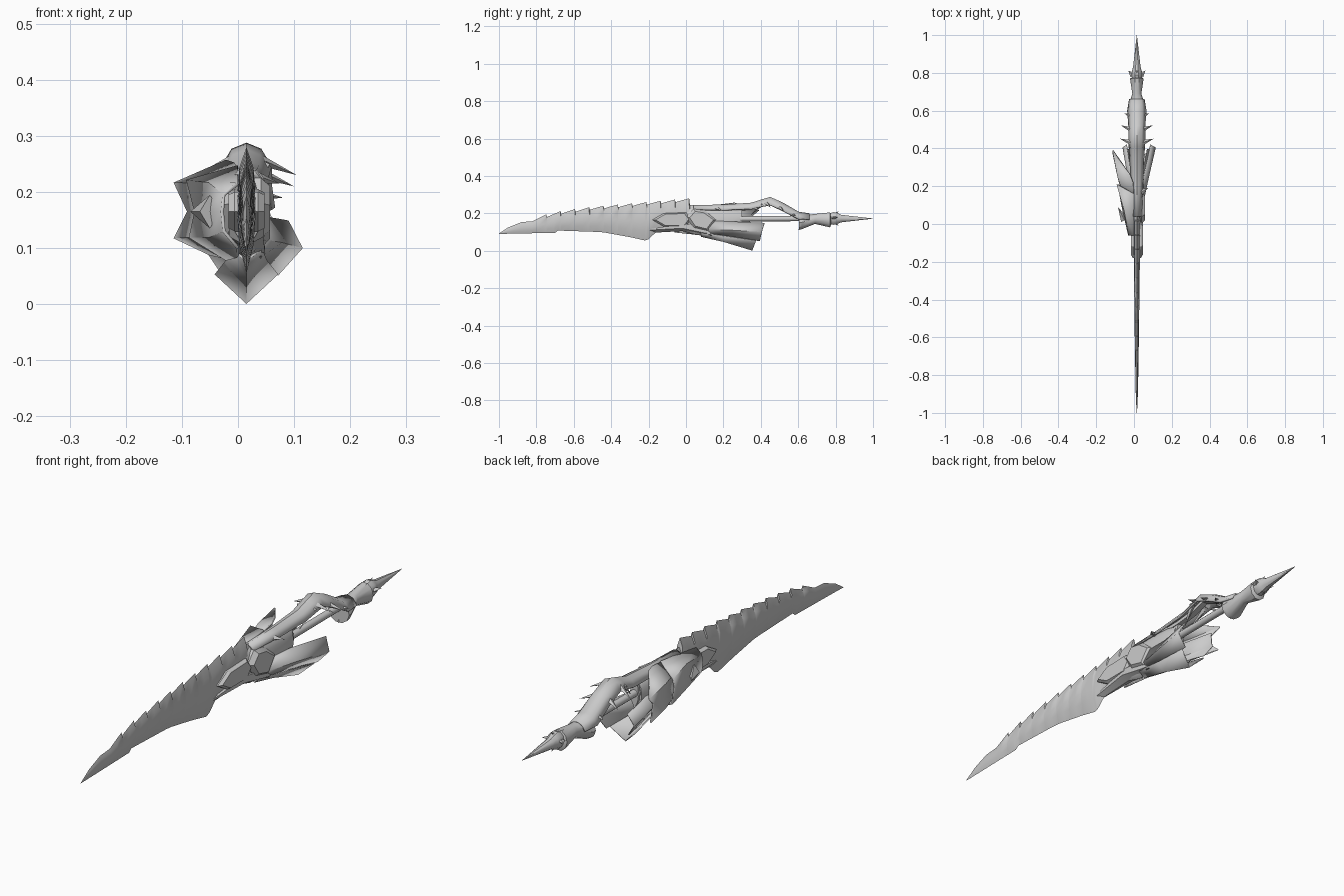
import bpy, bmesh, math
from mathutils import Vector

if "Cube" in bpy.data.objects:
    bpy.data.objects.remove(bpy.data.objects["Cube"])

CX = 0.015  # centre plane of the weapon

steel = bpy.data.materials.new("steel grey")
steel.diffuse_color = (0.6, 0.6, 0.6, 1)
steel.use_nodes = True
steel.node_tree.nodes["Principled BSDF"].inputs["Base Color"].default_value = steel.diffuse_color


def finish(name, bm, angle=30, thick=0):
    bmesh.ops.recalc_face_normals(bm, faces=bm.faces)
    me = bpy.data.meshes.new(name)
    bm.to_mesh(me)
    bm.free()
    ob = bpy.data.objects.new(name, me)
    bpy.context.collection.objects.link(ob)
    me.materials.append(steel)
    if thick:
        mod = ob.modifiers.new("thickness", 'SOLIDIFY')
        mod.thickness = thick
        mod.offset = 0
    bpy.ops.object.select_all(action='DESELECT')
    ob.select_set(True)
    bpy.context.view_layer.objects.active = ob
    bpy.ops.object.shade_smooth_by_angle(angle=math.radians(angle))
    return ob


def loft(name, rows, closed=True, angle=30, thick=0):
    """Skin a list of equal-length point rows; closed rows get end caps."""
    bm = bmesh.new()
    vs = [[bm.verts.new(p) for p in r] for r in rows]
    n = len(rows[0])
    for a, b in zip(vs, vs[1:]):
        for i in range(n if closed else n - 1):
            j = (i + 1) % n
            bm.faces.new((a[i], a[j], b[j], b[i]))
    if closed:
        bm.faces.new(vs[0])
        bm.faces.new(vs[-1])
    bmesh.ops.remove_doubles(bm, verts=bm.verts, dist=1e-5)
    return finish(name, bm, angle, thick)


def lathe(name, rings, sides=12, angle=35):
    """Rings of (y, z centre, x radius, z radius) along the weapon."""
    rows = [[(CX + rx * math.cos(2 * math.pi * i / sides), y,
              z + rz * math.sin(2 * math.pi * i / sides)) for i in range(sides)]
            for y, z, rx, rz in rings]
    return loft(name, rows, angle=angle)


def interp(table, y):
    for (a, p), (b, q) in zip(table, table[1:]):
        if a <= y <= b:
            return p + (q - p) * (y - a) / (b - a)
    return table[-1][1]


def spike(name, base, tip, r, r2=None):
    """Four-sided thorn from base to tip."""
    base, tip = Vector(base), Vector(tip)
    d = (tip - base).normalized()
    u = d.cross(Vector((0, 0, 1))).normalized()
    w = d.cross(u) * (r2 or r)
    bm = bmesh.new()
    t = bm.verts.new(tip)
    q = [bm.verts.new(base + o) for o in (u * r, w, -u * r, -w)]
    for i in range(4):
        bm.faces.new((q[i], q[(i + 1) % 4], t))
    bm.faces.new(q)
    return finish(name, bm)


def plate(name, outline, x0, x1, inset=0.0):
    """Side plate from a (y, z) outline, with a chamfered outer rim."""
    cy = sum(p[0] for p in outline) / len(outline)
    cz = sum(p[1] for p in outline) / len(outline)
    k = 1 - inset
    rows = [[(x0, y, z) for y, z in outline],
            [(x0 + (x1 - x0) * .5, y, z) for y, z in outline],
            [(x1, cy + (y - cy) * k, cz + (z - cz) * k) for y, z in outline]]
    return loft(name, rows, angle=25)


# Blade: lens section, saw-toothed back, swept belly
top = [(-1, .092), (-.95, .125), (-.88, .153), (-.8, .178), (-.7, .207),
       (-.5, .235), (-.3, .252), (-.1, .27), (.02, .28)]
low = [(-1, .09), (-.7, .096), (-.685, .108), (-.45, .1), (-.3, .073),
       (-.22, .055), (-.2, .062), (-.16, .1), (0, .115), (.3, .11)]
half = [(-1, .001), (-.9, .006), (-.6, .011), (-.2, .016), (.3, .018)]
cols = [(y, interp(top, y)) for y in (-1, -.95, -.88)]
teeth = 11
for i in range(teeth):
    a = -.82 + i * .84 / teeth
    b = a + .84 / teeth
    cols += [(a, interp(top, a) - .014), ((a + b) / 2, (interp(top, a) + interp(top, b)) / 2 - .006),
             (b - .003, interp(top, b))]
cols += [(.021, .245), (.3, .235)]
cols += [(y, None) for y in (-.7, -.685, -.22, -.2, -.16)]
known = sorted(c for c in cols if c[1] is not None)
cols = sorted((y, z if z is not None else interp(known, y)) for y, z in cols)
rows = []
for y, zt in cols:
    zb, t = interp(low, y), interp(half, y)
    h = zt - zb
    rows.append([(CX, y, zb), (CX + t * .8, y, zb + h * .25), (CX + t, y, zb + h * .5),
                 (CX + t * .75, y, zb + h * .78), (CX, y, zt),
                 (CX - t * .75, y, zb + h * .78), (CX - t, y, zb + h * .5),
                 (CX - t * .8, y, zb + h * .25)])
loft("blade", rows, angle=40)

# Guard plates and hexagonal bosses on both faces of the blade
guard = [(-.18, .165), (-.12, .2), (0, .205), (.03, .17), (0, .13), (-.12, .13)]
boss = [(.0, .18), (.04, .225), (.1, .215), (.17, .165), (.12, .1), (.04, .12)]
for s, side in ((1, "right"), (-1, "left")):
    plate(side + "_guard_plate", guard, CX + s * .01, CX + s * .032, .15)
    plate(side + "_boss", boss, CX + s * .01, CX + s * .042, .25)

# Housing behind the blade, and its lower jaw
lathe("housing", [(-.02, .165, .018, .06), (.05, .16, .03, .075), (.15, .155, .034, .08),
                  (.24, .155, .034, .075), (.29, .165, .025, .05)], 12)
loft("lower_jaw", [[(CX - w, y, z + h), (CX + w, y, z + h), (CX + w, y, z + .015), (CX, y, z),
                    (CX - w, y, z + .015)]
                   for y, z, w, h in ((-.2, .095, .012, .02), (-.02, .105, .03, .04),
                                      (.1, .08, .033, .05), (.2, .068, .03, .06))])

# Grip rod
lathe("grip_rod", [(.2, .17, .014, .014), (.62, .172, .014, .014)], 12)
lathe("grip_collar", [(.27, .17, .02, .02), (.3, .17, .02, .02)], 12)


# Knuckle guard: arched roof section running from the blade back to the pommel
def roof(y, z, a, b, d):
    return [(CX + x, y, z - dz) for x, dz in ((-b, d), (-a, d * .25), (0, 0), (a, d * .25), (b, d))]


loft("knuckle_guard", [roof(.04, .24, .012, .024, .02), roof(.2, .243, .016, .03, .026),
                       roof(.35, .253, .02, .036, .03), roof(.41, .272, .022, .04, .035),
                       roof(.45, .284, .024, .042, .04), roof(.52, .252, .026, .042, .04),
                       roof(.6, .205, .028, .048, .035), roof(.66, .196, .022, .038, .03)],
     False, 40, .008)
loft("guard_underrail", [[(CX + sx, y, z + sz) for sx, sz in ((-.012, 0), (.012, 0), (.012, .014), (-.012, .014))]
                         for y, z in ((.1, .215), (.3, .218), (.38, .228), (.45, .25), (.53, .215), (.61, .18))])

# Thorns along both sides, struts to the grip
for s, side in ((1, "right"), (-1, "left")):
    for i, (y, z, x, zt) in enumerate(((.18, .225, .06, .215), (.44, .258, .09, .23), (.51, .235, .085, .21),
                                       (.575, .195, .065, .19), (.8, .175, .045, .18))):
        spike(f"{side}_thorn_{i + 1}", (CX + s * .022, y - .012, z), (CX + s * x, y + .012, zt), .016, .01)
    spike(side + "_strut", (CX + s * .03, .41, .25), (CX + s * .012, .34, .185), .012, .008)

# Pommel: flared sleeve, ring and long point
lathe("pommel_sleeve", [(.605, .152, .046, .042), (.62, .152, .046, .038), (.69, .17, .024, .028),
                        (.77, .165, .036, .042), (.775, .165, .028, .03)], 10)
lathe("pommel_point", [(.75, .17, .02, .024), (.79, .173, .03, .036), (.81, .173, .026, .03),
                       (.83, .172, .02, .021), (1, .172, .0005, .0005)], 10)
spike("pommel_lower_thorn", (CX, .62, .135), (CX, .6, .108), .012)
for z in (.205, .14):
    spike("pommel_ring_thorn", (CX, .785, .173 + (z - .173) * .5), (CX + .001, .815, z + (z - .173) * .15), .012)

# Flared skirt petals under the grip
loft("bottom_petal", [[(-.012, .08, .1), (CX, .08, .077), (.042, .08, .1)],
                      [(-.02, .2, .08), (CX, .2, .05), (.05, .2, .08)],
                      [(-.04, .375, .055), (CX, .355, .003), (.07, .375, .055)]], False, 25, .005)
for s, side, f in ((1, "right", 1), (-1, "left", .75)):
    loft(side + "_petal", [[(CX + s * x * f, y, z) for x, y, z in r] for r in (
        ((.022, .12, .085), (.034, .12, .115), (.03, .12, .16)),
        ((.03, .25, .072), (.062, .25, .11), (.035, .25, .155)),
        ((.055, .395, .053), (.098, .405, .1), (.073, .42, .148)))], False, 25, .005)

# Overlapping armour wings on the left side
loft("front_wing", [[(0, -.06, .215), (-.025, -.06, .195), (-.028, -.06, .165), (-.025, -.06, .13), (0, -.06, .1)],
                    [(0, .08, .235), (-.05, .07, .215), (-.058, .07, .165), (-.05, .07, .12), (0, .08, .085)],
                    [(0, .16, .245), (-.09, .21, .22), (-.075, .18, .165), (-.085, .21, .12), (-.02, .16, .08)]],
     False, 30, .006)
loft("rear_wing", [[(.0, .14, .24), (-.05, .14, .21), (-.055, .14, .165), (-.05, .14, .125), (-.01, .14, .085)],
                   [(-.005, .22, .25), (-.085, .25, .215), (-.075, .25, .165), (-.085, .25, .12), (-.03, .22, .085)],
                   [(-.02, .26, .255), (-.112, .39, .216), (-.088, .33, .165), (-.112, .38, .118), (-.05, .28, .09)]],
     False, 30, .006)
spike("wing_boss", (-.05, .02, .165), (-.085, .09, .165), .02, .03)
